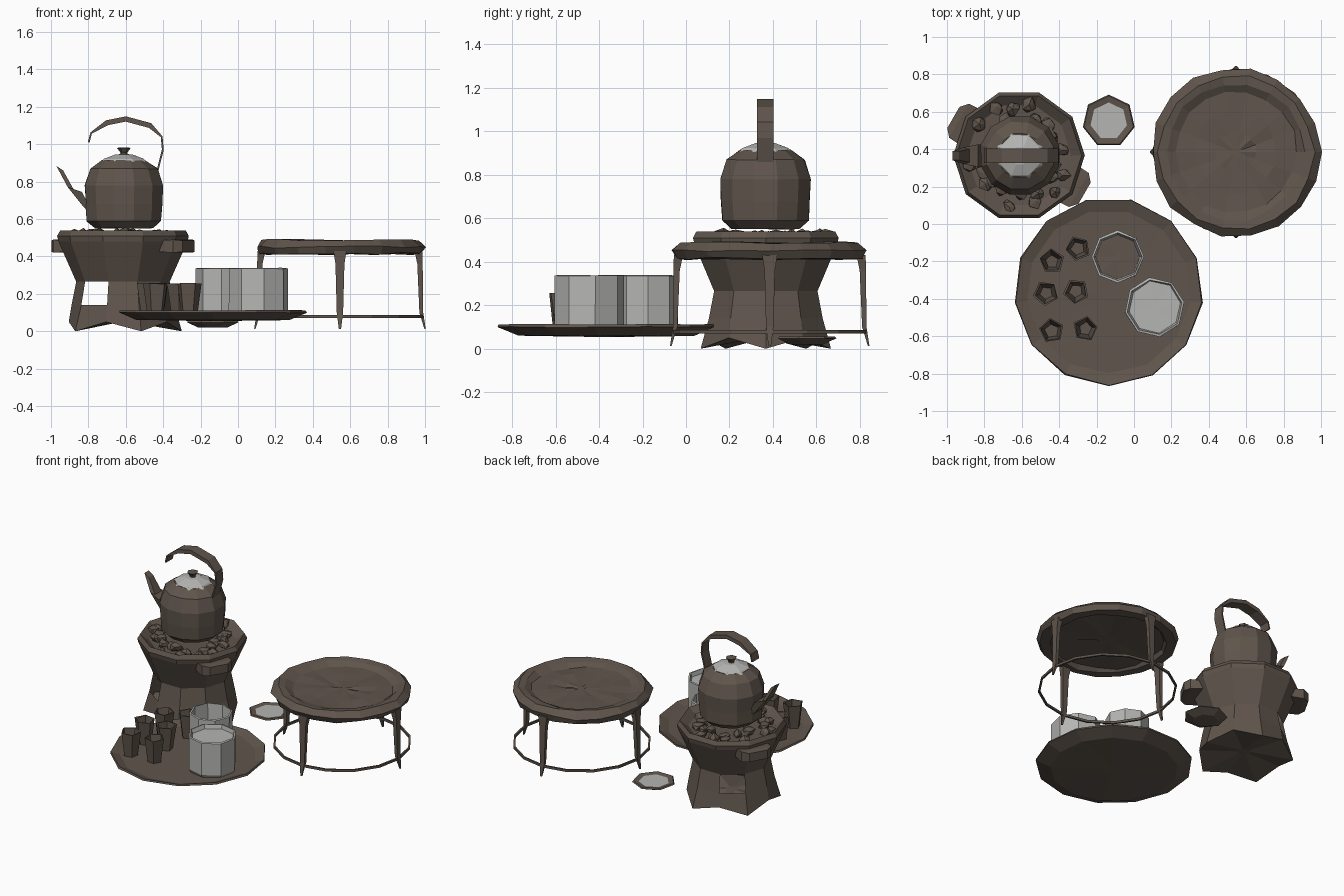
import bpy
import bmesh
import random
from math import cos, sin, pi, radians
from mathutils import Vector, Matrix

random.seed(4)
if "Cube" in bpy.data.objects:
    bpy.data.objects.remove(bpy.data.objects["Cube"])


def material(name, rgb):
    m = bpy.data.materials.new(name)
    m.use_nodes = True
    colour = (*rgb, 1)
    m.diffuse_color = colour
    bsdf = m.node_tree.nodes["Principled BSDF"]
    bsdf.inputs["Base Color"].default_value = colour
    bsdf.inputs["Roughness"].default_value = 0.9
    return m


BROWN = material("worn_brown", (0.115, 0.09, 0.072))
GREY = material("pale_grey", (0.46, 0.46, 0.45))


def finish(name, bm, mats):
    bmesh.ops.recalc_face_normals(bm, faces=bm.faces)
    me = bpy.data.meshes.new(name)
    bm.to_mesh(me)
    bm.free()
    for m in mats:
        me.materials.append(m)
    ob = bpy.data.objects.new(name, me)
    bpy.context.scene.collection.objects.link(ob)
    return ob


def loft(name, rings, mats=(BROWN,), bands=None, closed=False):
    """Skin a list of equal rings; ends are capped unless the loop is closed."""
    bm = bmesh.new()
    vs = [[bm.verts.new(p) for p in ring] for ring in rings]
    n = len(vs[0])
    pairs = list(zip(vs, vs[1:])) + ([(vs[-1], vs[0])] if closed else [])
    for b, (lo, hi) in enumerate(pairs):
        for i in range(n):
            j = (i + 1) % n
            f = bm.faces.new((lo[i], lo[j], hi[j], hi[i]))
            f.material_index = bands[b] if bands else 0
    if not closed:
        bm.faces.new(vs[0][::-1])
        f = bm.faces.new(vs[-1])
        f.material_index = bands[-1] if bands else 0
    return finish(name, bm, mats)


def lathe(name, centre, profile, sides, phase=0.0, jitter=0.0, **kw):
    """Turn an (r, z) profile into a slightly uneven faceted solid."""
    rings = []
    for r, z in profile:
        ring = []
        for i in range(sides):
            a = radians(phase) + 2 * pi * i / sides
            q = r + random.uniform(-jitter, jitter)
            ring.append((centre[0] + q * cos(a), centre[1] + q * sin(a),
                         z + random.uniform(-jitter, jitter) * 0.6))
        rings.append(ring)
    return loft(name, rings, **kw)


def rect(c, u, v):
    c, u, v = Vector(c), Vector(u), Vector(v)
    return [c - u - v, c + u - v, c + u + v, c - u + v]


# Brazier: flared foot, narrow waist, wide bowl
HEARTH = (-0.615, 0.367)
brazier = lathe("brazier", HEARTH,
                [(0.04, 0.05), (0.315, 0.0), (0.275, 0.14), (0.25, 0.265), (0.345, 0.48),
                 (0.352, 0.51), (0.335, 0.54), (0.28, 0.5), (0.05, 0.49)], 10)
bm = bmesh.new()
bm.from_mesh(brazier.data)
for v in bm.verts:
    if v.co.z < 0.01 and round((v.co.xy - Vector(HEARTH)).angle_signed(Vector((1, 0))) / (pi / 5)) % 2:
        v.co.z += 0.05
        v.co.x += (HEARTH[0] - v.co.x) * 0.08
        v.co.y += (HEARTH[1] - v.co.y) * 0.08
# Draught openings, front and back
holes = [f for f in bm.faces
         if 0.15 < f.calc_center_median().z < 0.25
         and -0.85 < f.calc_center_median().x < -0.7
         and abs(f.calc_center_median().y - HEARTH[1]) > 0.15]
bmesh.ops.delete(bm, geom=holes, context="FACES")
bm.to_mesh(brazier.data)
bm.free()

# Brazier side grips
for side, angle in (("right", 150), ("left", -30)):
    d = Vector((cos(radians(angle)), sin(radians(angle)), 0))
    t = Vector((-d.y, d.x, 0))
    base = Vector((*HEARTH, 0.455))
    up = Vector((0, 0, 1))
    loft(side + "_brazier_grip",
         [rect(base + d * 0.29, t * 0.11, up * 0.03),
          rect(base + d * 0.37, t * 0.105, up * 0.035),
          rect(base + d * 0.405, t * 0.065, up * 0.03)])

# Bed of coals around the kettle
bm = bmesh.new()
for i in range(30):
    a = 2 * pi * i / 30 + random.uniform(-0.1, 0.1)
    r = random.uniform(0.15, 0.285)
    pos = Vector((HEARTH[0] + r * cos(a), HEARTH[1] + r * sin(a), random.uniform(0.505, 0.525)))
    new = bmesh.ops.create_icosphere(bm, subdivisions=1, radius=0.045)["verts"]
    for v in new:
        v.co *= random.uniform(0.6, 1.15)
        v.co.z *= 0.7
    bmesh.ops.translate(bm, verts=new, vec=pos)
finish("coals", bm, (BROWN,))

# Kettle body, lid and knob
POT = (-0.61, 0.365)
lathe("kettle_body", POT,
      [(0.16, 0.55), (0.205, 0.59), (0.212, 0.68), (0.216, 0.78), (0.185, 0.87), (0.12, 0.915)],
      12, phase=15, jitter=0.003)
lathe("kettle_lid", POT, [(0.13, 0.905), (0.115, 0.922), (0.05, 0.945), (0.02, 0.947)],
      8, phase=22, mats=(GREY,))
lathe("lid_knob", POT, [(0.022, 0.94), (0.018, 0.955), (0.037, 0.98), (0.02, 0.983)], 6)

# Kettle spout
Y = POT[1]
loft("kettle_spout",
     [rect((-0.79, Y, 0.66), (0.045, 0, -0.085), (0, 0.06, 0)),
      rect((-0.87, Y, 0.72), (0.04, 0, 0.05 - 0.1), (0, 0.045, 0)),
      rect((-0.953, Y, 0.872), (0.018, 0, -0.012), (0, 0.024, 0))])

# Kettle bail: a flat band arched over the lid
bail = [(-0.798, 1.01), (-0.785, 1.06), (-0.7, 1.115), (-0.6, 1.135), (-0.47, 1.1),
        (-0.408, 1.04), (-0.402, 0.97), (-0.43, 0.86)]
rings = []
for k, (x, z) in enumerate(bail):
    a = Vector(bail[max(k - 1, 0)])
    b = Vector(bail[min(k + 1, len(bail) - 1)])
    t = (b - a).normalized()
    thick = 0.014 if 1 < k < 5 else 0.005
    rings.append(rect((x, Y, z), (-t.y * thick, 0, t.x * thick), (0, 0.038, 0)))
loft("kettle_bail", rings)

# Table: crumpled round top with a raised rim
TABLE = (0.545, 0.385)
lathe("table_top", TABLE,
      [(0.05, 0.44), (0.36, 0.435), (0.375, 0.412), (0.435, 0.415), (0.452, 0.45), (0.415, 0.488),
       (0.365, 0.482), (0.325, 0.46), (0.22, 0.462), (0.11, 0.458), (0.03, 0.46)],
      18, jitter=0.01)

# Table legs at the four quarters, tapering to points
for k, name in enumerate(("left", "back", "right", "front")):
    rot = Matrix.Rotation(k * pi / 2, 3, "Z")
    place = Vector((*TABLE, 0))
    rings = []
    for r, z, w in ((0.42, 0.43, 0.035), (0.428, 0.36, 0.024), (0.435, 0.1, 0.017), (0.455, 0.012, 0.006)):
        rings.append([place + rot @ p for p in rect((r, 0, z), (w * 0.6, 0, 0), (0, w, 0))])
    loft(name + "_table_leg", rings)

# Thin hoop bracing the legs
hoop = []
for i in range(16):
    a = 2 * pi * i / 16
    d = Vector((cos(a), sin(a), 0))
    hoop.append(rect(Vector((*TABLE, 0.078)) + d * 0.44, d * 0.006, (0, 0, 0.008)))
loft("leg_hoop", hoop, closed=True)

# Serving tray
TRAY = (-0.135, -0.36)
lathe("tray", TRAY,
      [(0.05, 0.055), (0.41, 0.06), (0.505, 0.1), (0.5, 0.112), (0.44, 0.09), (0.05, 0.085)],
      13, phase=-90, jitter=0.003)


def jug(name, centre, r, fill, phase, inside):
    lathe(name, centre,
          [(r * 0.9, 0.088), (r, 0.11), (r, 0.335), (r - 0.012, 0.338), (r - 0.02, fill), (0.02, fill)],
          8, phase=phase, jitter=0.003, mats=(GREY, BROWN), bands=[0, 0, 0, 0, inside])


# Two pale canisters: one filled, one open
jug("full_canister", (0.11, -0.445), 0.16, 0.31, 10, 0)
jug("open_canister", (-0.087, -0.175), 0.14, 0.1, 0, 1)

# Small cups
cups = [(-0.44, -0.2), (-0.3, -0.13), (-0.47, -0.37), (-0.31, -0.36), (-0.44, -0.57), (-0.26, -0.56)]
for k, c in enumerate(cups):
    lathe(f"cup_{k + 1}", c,
          [(0.045, 0.085), (0.068, 0.255), (0.06, 0.255), (0.036, 0.11)],
          5, phase=random.uniform(0, 72), jitter=0.004)

# Little dish on the ground with pale contents
lathe("small_dish", (-0.135, 0.55),
      [(0.08, 0.02), (0.142, 0.048), (0.135, 0.056), (0.1, 0.05), (0.02, 0.05)],
      7, phase=90, mats=(BROWN, GREY), bands=[0, 0, 0, 1])
